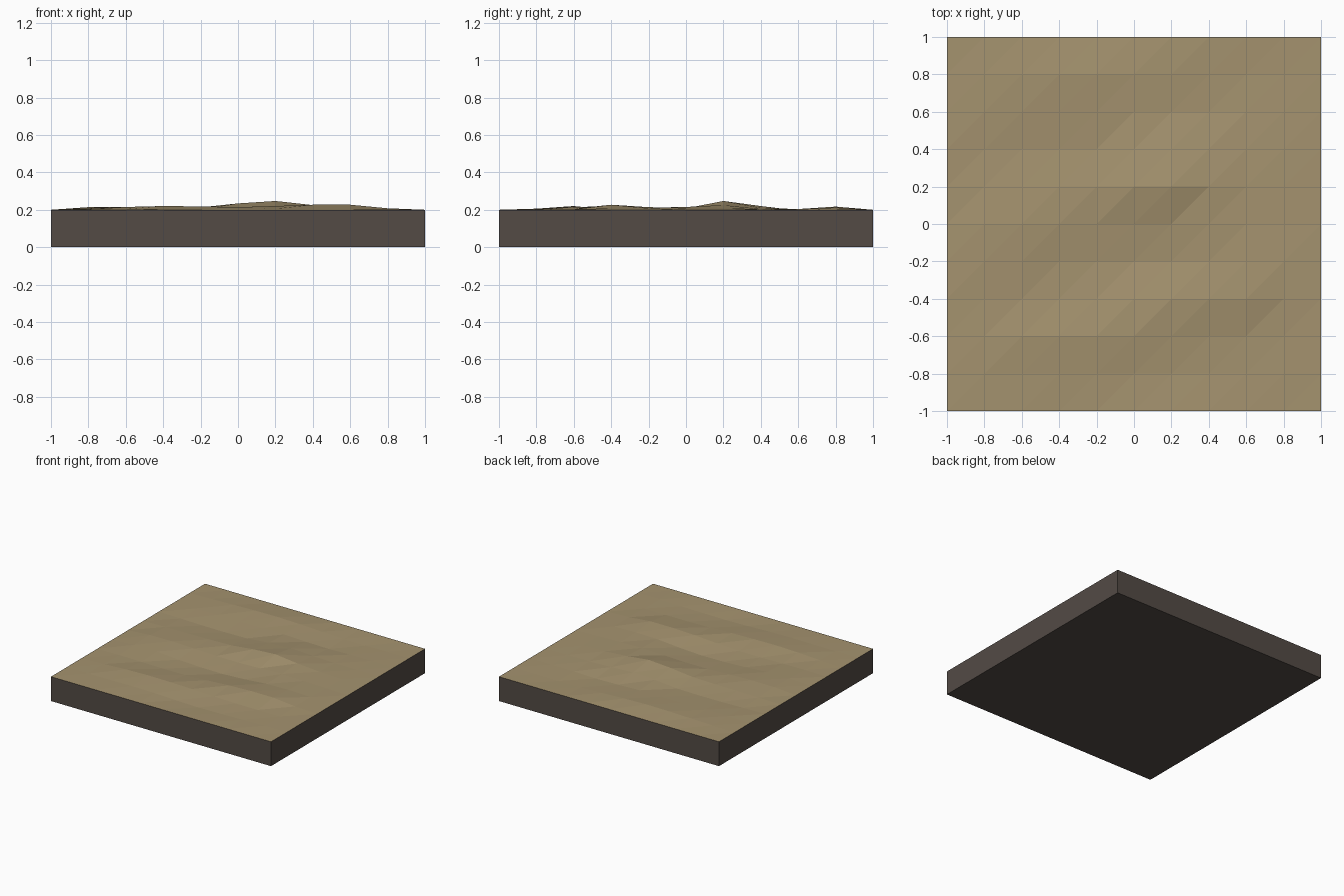
import bpy, bmesh

if "Cube" in bpy.data.objects:
    bpy.data.objects.remove(bpy.data.objects["Cube"])


def material(name, rgb):
    m = bpy.data.materials.new(name)
    m.diffuse_color = (*rgb, 1)
    m.use_nodes = True
    m.node_tree.nodes["Principled BSDF"].inputs["Base Color"].default_value = m.diffuse_color
    return m


sand = material("dry_sand", (0.376, 0.292, 0.159))
earth = material("dark_earth", (0.087, 0.070, 0.060))

N, STEP, TOP = 10, 0.2, 0.2

# Dune heights inside the flat rim, in thousandths; back row first
DUNES = [
    [5, 10, 15, 17, 12, 4, -4, -5, -2],
    [4, 4, 3, 4, 3, -4, -8, -2, 0],
    [-4, -8, -9, -6, 12, 20, 10, 4, 2],
    [4, 6, 8, 13, 34, 47, 25, 10, 4],
    [14, 16, 10, 2, 2, 8, 15, 10, 4],
    [10, 8, -6, -14, -16, -6, 10, 14, 8],
    [2, 0, -3, -2, 8, 20, 27, 27, 8],
    [5, 15, 20, 18, 14, 6, 2, 2, 2],
    [3, 4, 6, 3, -4, -8, -6, -2, 2],
]


def height(i, j):
    if 0 < i < N and 0 < j < N:
        return TOP + DUNES[N - 1 - j][i - 1] / 1000
    return TOP


bm = bmesh.new()

# Rolling sand surface, each cell split along the same diagonal
grid = [[bm.verts.new((-1 + i * STEP, -1 + j * STEP, height(i, j)))
         for j in range(N + 1)] for i in range(N + 1)]
for i in range(N):
    for j in range(N):
        a, b = grid[i][j], grid[i + 1][j]
        c, d = grid[i + 1][j + 1], grid[i][j + 1]
        bm.faces.new((a, b, c))
        bm.faces.new((a, c, d))

# Straight earth walls and a flat underside
rim = ([grid[i][0] for i in range(N)] + [grid[N][j] for j in range(N)]
       + [grid[i][N] for i in range(N, 0, -1)] + [grid[0][j] for j in range(N, 0, -1)])
foot = [bm.verts.new((v.co.x, v.co.y, 0)) for v in rim]
for k in range(len(rim)):
    n = (k + 1) % len(rim)
    bm.faces.new((rim[k], foot[k], foot[n], rim[n])).material_index = 1
bm.faces.new(foot[::-1]).material_index = 1
bm.normal_update()

mesh = bpy.data.meshes.new("ground_tile")
bm.to_mesh(mesh)
bm.free()
mesh.materials.append(sand)
mesh.materials.append(earth)
tile = bpy.data.objects.new("ground_tile", mesh)
bpy.context.collection.objects.link(tile)
